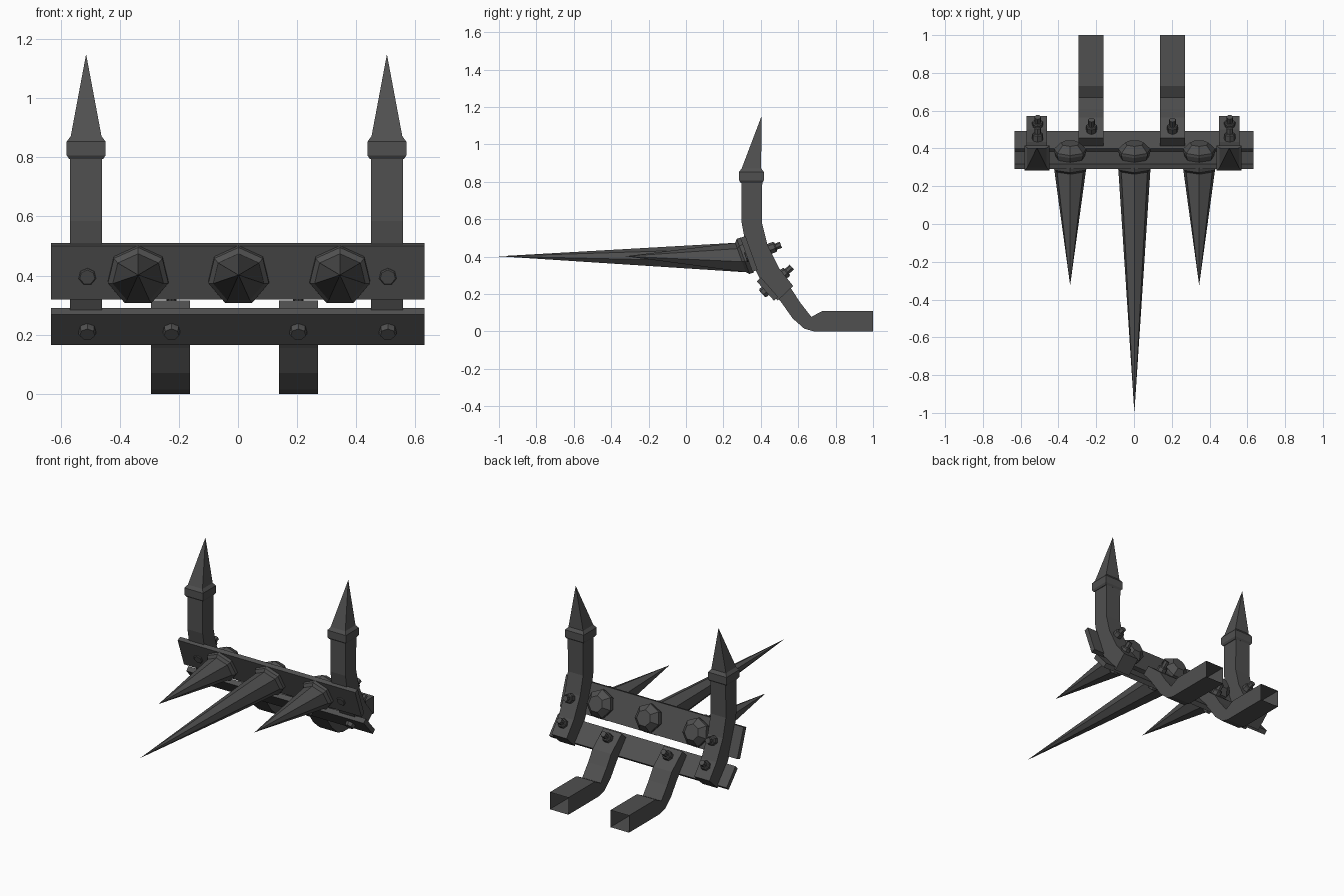
import bpy, bmesh, math
from mathutils import Vector

if "Cube" in bpy.data.objects:
    bpy.data.objects.remove(bpy.data.objects["Cube"])

iron = bpy.data.materials.new("dark_iron")
iron.diffuse_color = (0.08, 0.08, 0.08, 1)
iron.use_nodes = True
iron.node_tree.nodes["Principled BSDF"].inputs["Base Color"].default_value = iron.diffuse_color


def loft(name, rings, cap_start=True, cap_end=True):
    """Skin a list of equal point rings; a one-point last ring makes a spike."""
    bm = bmesh.new()
    loops = [[bm.verts.new(p) for p in r] for r in rings]
    n = len(loops[0])
    for a, b in zip(loops, loops[1:]):
        for i in range(n):
            j = (i + 1) % n
            if len(b) == 1:
                bm.faces.new((a[i], a[j], b[0]))
            else:
                bm.faces.new((a[i], a[j], b[j], b[i]))
    if cap_start:
        bm.faces.new(loops[0])
    if cap_end and len(loops[-1]) > 1:
        bm.faces.new(loops[-1])
    bmesh.ops.recalc_face_normals(bm, faces=bm.faces)
    mesh = bpy.data.meshes.new(name)
    bm.to_mesh(mesh)
    bm.free()
    mesh.materials.append(iron)
    ob = bpy.data.objects.new(name, mesh)
    bpy.context.collection.objects.link(ob)
    return ob


def bar(name, x, half, pairs, **caps):
    """Square bar through (front y, z, back y, z) cross-sections."""
    return loft(name, [[(x - half, a, b), (x + half, a, b), (x + half, c, d), (x - half, c, d)]
                       for a, b, c, d in pairs], **caps)


def turned(name, origin, axis, profile, tip=None, sides=7):
    """Seven-sided turned part: profile is (distance along axis, radius)."""
    o, a = Vector(origin), Vector(axis).normalized()
    up, side = Vector((0, -a.z, a.y)), Vector((1, 0, 0))
    rings = []
    for t, r in profile:
        rings.append([o + a * t + r * (up * math.cos(k * math.tau / sides)
                                       + side * math.sin(k * math.tau / sides))
                      for k in range(sides)])
    if tip:
        rings.append([Vector(tip)])
    return loft(name, rings)


UP_AXIS = (0, 0.94, 0.34)    # backward normal of upper plate
LOW_AXIS = (0, 0.74, 0.67)   # backward normal of lower plate

# Two cross plates
bar("upper_plate", -0.001, 0.6325, [(0.290, 0.500, 0.318, 0.510), (0.355, 0.319, 0.383, 0.329)])
bar("lower_plate", -0.001, 0.6325, [(0.378, 0.268, 0.400, 0.290), (0.470, 0.165, 0.492, 0.185)])

# Curved posts with collars and pointed finials
for side, x in (("left", -0.514), ("right", 0.504)):
    bar("post_" + side, x, 0.054, [
        (0.297, 0.81, 0.408, 0.81), (0.297, 0.585, 0.405, 0.585), (0.325, 0.43, 0.435, 0.465),
        (0.395, 0.28, 0.500, 0.335), (0.490, 0.165, 0.573, 0.243)])
    rings = []
    for z, h in ((0.795, 0.058), (0.807, 0.066), (0.853, 0.066), (0.872, 0.052)):
        y0, y1 = 0.350 - h, 0.350 + h
        rings.append([(x - h, y0, z), (x + h, y0, z), (x + h, y1, z), (x - h, y1, z)])
    rings.append([(x, 0.403, 1.149)])
    loft("post_finial_" + side, rings)

# Mounting arms, open at the rear end
for side, x in (("left", -0.228), ("right", 0.204)):
    bar("mount_arm_" + side, x, 0.066, [
        (0.410, 0.270, 0.455, 0.315), (0.510, 0.155, 0.565, 0.225), (0.570, 0.070, 0.610, 0.155),
        (0.632, 0.015, 0.670, 0.078), (0.685, 0.0, 0.730, 0.110), (1.0, 0.0, 1.0, 0.110)],
        cap_end=False)

# Long front spikes with flanges and rear nuts
for label, x, tip_y in (("left", -0.338, -0.325), ("centre", 0.002, -1.0), ("right", 0.345, -0.325)):
    o = (x, 0.326, 0.403)
    turned("spike_" + label, o, UP_AXIS, [(0.005, 0.105), (-0.020, 0.105), (-0.035, 0.088)],
           tip=(x, tip_y, 0.402))
    turned("spike_nut_" + label, o, UP_AXIS,
           [(0.025, 0.078), (0.056, 0.088), (0.070, 0.087), (0.108, 0.050)])


def bolt(name, origin, axis, head, nut_at, end):
    turned(name + "_head", origin, axis, [(-head, 0.026), (-head * 0.6, 0.030), (0.01, 0.030)])
    turned(name + "_nut", origin, axis, [(nut_at - 0.02, 0.030), (nut_at + 0.014, 0.030),
                                         (nut_at + 0.020, 0.025)])
    turned(name + "_shaft", origin, axis, [(nut_at, 0.018), (end, 0.018)])


# Bolts through posts and arms
for side, x in (("left", -0.510), ("right", 0.507)):
    bolt("upper_bolt_" + side, (x, 0.327, 0.397), UP_AXIS, 0.008, 0.143, 0.192)
    bolt("lower_bolt_" + side, (x, 0.424, 0.215), LOW_AXIS, 0.022, 0.137, 0.192)
for side, x in (("left", -0.225), ("right", 0.204)):
    bolt("arm_bolt_" + side, (x, 0.424, 0.215), LOW_AXIS, 0.022, 0.112, 0.172)
